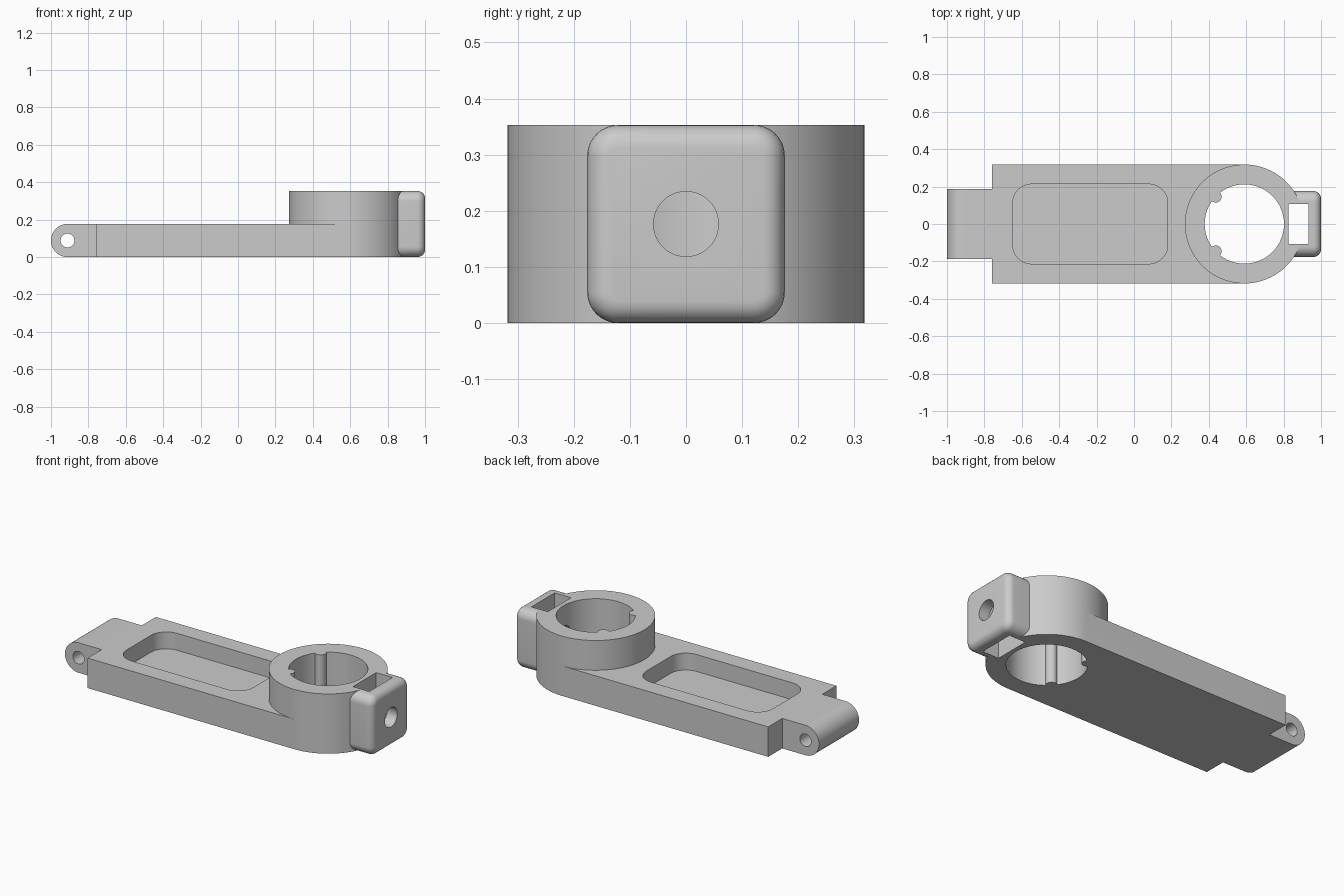
import bpy, bmesh
from math import sin, cos, pi, radians
from mathutils import Vector

cube = bpy.data.objects.get("Cube")
if cube:
    bpy.data.objects.remove(cube, do_unlink=True)

grey = bpy.data.materials.new("plain grey")
grey.use_nodes = True
colour = (0.6, 0.6, 0.6, 1)
grey.diffuse_color = colour
grey.node_tree.nodes["Principled BSDF"].inputs["Base Color"].default_value = colour

THICK, TALL = 0.177, 0.353      # arm thickness and hub height
HUB_X, HUB_R, BORE_R = 0.59, 0.318, 0.212
EYE = THICK / 2                 # radius of the hinge end


def arc(u, v, r, start, end, n):
    return [(u + r * cos(start + (end - start) * i / n),
             v + r * sin(start + (end - start) * i / n)) for i in range(n + 1)]


def circle(u, v, r, n=96):
    return arc(u, v, r, 0, 2 * pi, n)[:-1]


def rect(u0, u1, v0, v1, r=0):
    """Rectangle outline, with rounded corners if r is given."""
    if not r:
        return [(u0, v0), (u1, v0), (u1, v1), (u0, v1)]
    pts = []
    for k, (u, v) in enumerate([(u1 - r, v1 - r), (u0 + r, v1 - r),
                                (u0 + r, v0 + r), (u1 - r, v0 + r)]):
        pts += arc(u, v, r, k * pi / 2, (k + 1) * pi / 2, 12)
    return pts


def prism(name, outline, axis, lo, hi, end_bevel=0):
    """Extrude an outline along an axis; optionally round its far end."""
    place = {"x": lambda u, v, w: (w, u, v),
             "y": lambda u, v, w: (u, w, v),
             "z": lambda u, v, w: (u, v, w)}[axis]
    bm = bmesh.new()
    face = bm.faces.new([bm.verts.new(place(u, v, lo)) for u, v in outline])
    out = bmesh.ops.extrude_face_region(bm, geom=[face])["geom"]
    moved = [g for g in out if isinstance(g, bmesh.types.BMVert)]
    bmesh.ops.translate(bm, verts=moved, vec=Vector(place(0, 0, hi - lo)))
    if end_bevel:
        cap = next(g for g in out if isinstance(g, bmesh.types.BMFace))
        bmesh.ops.bevel(bm, geom=list(cap.edges), offset=end_bevel, segments=6,
                        profile=0.5, affect="EDGES", clamp_overlap=True)
    bmesh.ops.recalc_face_normals(bm, faces=bm.faces)
    mesh = bpy.data.meshes.new(name)
    bm.to_mesh(mesh)
    bm.free()
    mesh.materials.append(grey)
    obj = bpy.data.objects.new(name, mesh)
    bpy.context.collection.objects.link(obj)
    return obj


def combine(base, part, operation):
    bpy.context.view_layer.objects.active = base
    mod = base.modifiers.new(part.name, "BOOLEAN")
    mod.operation, mod.solver, mod.object = operation, "EXACT", part
    bpy.ops.object.modifier_apply(modifier=mod.name)
    bpy.data.objects.remove(part, do_unlink=True)


# Flat arm, hinge end, hub and clamp block
arm = prism("clamp_arm", rect(-0.76, HUB_X, -HUB_R, HUB_R), "z", 0, THICK)
hinge = arc(-1 + EYE, EYE, EYE, pi / 2, 3 * pi / 2, 32) + [(-0.7, 0), (-0.7, THICK)]
solids = [
    prism("hinge_end", hinge, "y", -0.187, 0.187),
    prism("hub", circle(HUB_X, 0, HUB_R), "z", 0, TALL),
    prism("clamp_block", rect(-0.176, 0.176, 0, TALL, 0.055), "x", 0.815, 1, 0.04),
]
for part in solids:
    combine(arm, part, "UNION")

# Pocket, bore, nut slot, screw hole and hinge pin hole
cuts = [
    prism("pocket", rect(-0.648, 0.18, -0.213, 0.213, 0.1), "z", THICK - 0.1, 0.3),
    prism("bore", circle(HUB_X, 0, BORE_R), "z", -0.1, 0.5),
    prism("nut_slot", rect(0.827, 0.934, -0.108, 0.108), "z", -0.1, 0.5),
    prism("screw_hole", circle(0, TALL / 2, 0.058, 40), "x", 0.6, 1.1),
    prism("pin_hole", circle(-1 + EYE, EYE, 0.037, 32), "y", -0.4, 0.4),
]
for part in cuts:
    combine(arm, part, "DIFFERENCE")

# Two round ribs inside the bore
for side in (-1, 1):
    rib = circle(HUB_X - 0.153, side * 0.146, 0.031, 32)
    combine(arm, prism("rib", rib, "z", 0, TALL), "UNION")

bpy.ops.object.select_all(action="DESELECT")
arm.select_set(True)
bpy.context.view_layer.objects.active = arm
bpy.ops.object.shade_smooth_by_angle(angle=radians(30))
